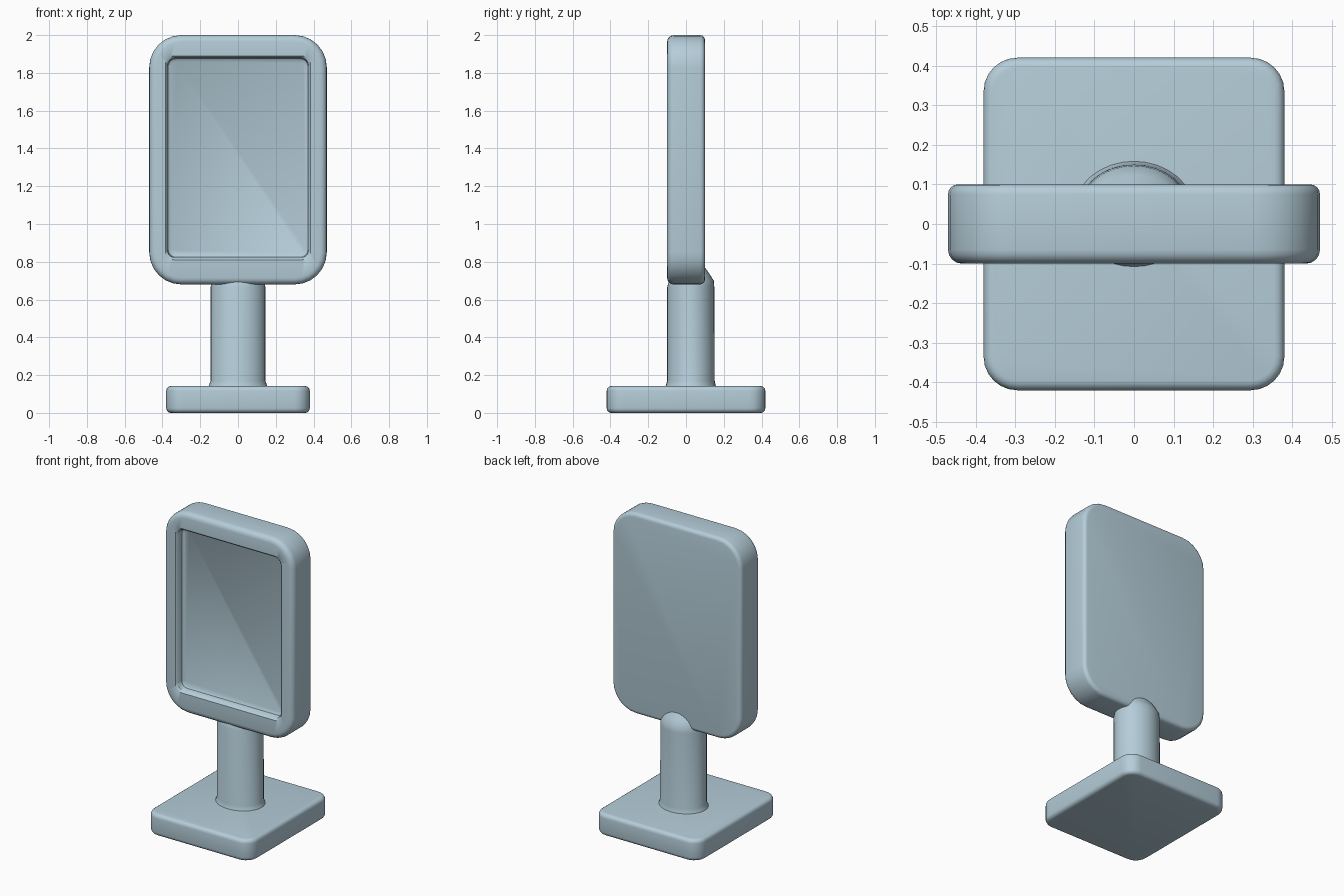
import bpy, bmesh, math
from mathutils import Matrix, Vector

default = bpy.data.objects.get("Cube")
if default:
    bpy.data.objects.remove(default, do_unlink=True)

# Single painted finish
paint = bpy.data.materials.new("pale blue grey")
paint.use_nodes = True
paint.diffuse_color = (0.46, 0.61, 0.69, 1)
shader = next(n for n in paint.node_tree.nodes if n.type == 'BSDF_PRINCIPLED')
shader.inputs["Base Color"].default_value = paint.diffuse_color
shader.inputs["Roughness"].default_value = 0.6


def rounded_rect(half_w, half_h, radius, z, steps=6):
    """Closed ring of points around a rectangle with round corners."""
    ring = []
    for corner, (sx, sy) in enumerate([(1, 1), (-1, 1), (-1, -1), (1, -1)]):
        for i in range(steps + 1):
            a = math.pi / 2 * (corner + i / steps)
            ring.append(Vector((sx * (half_w - radius) + radius * math.cos(a),
                                sy * (half_h - radius) + radius * math.sin(a), z)))
    return ring


def ellipse(rx, front, back, z, sides=32):
    """Ring spanning front to back along y."""
    mid, ry = (front + back) / 2, (back - front) / 2
    return [Vector((rx * math.cos(t), mid + ry * math.sin(t), z))
            for t in (math.tau * i / sides for i in range(sides))]


def loft(name, rings, matrix=Matrix(), angle=40):
    """Skin a stack of rings and cap both ends."""
    bm = bmesh.new()
    loops = [[bm.verts.new(matrix @ p) for p in ring] for ring in rings]
    count = len(loops[0])
    for low, high in zip(loops, loops[1:]):
        for i in range(count):
            j = (i + 1) % count
            bm.faces.new((low[i], low[j], high[j], high[i]))
    bm.faces.new(list(reversed(loops[0])))
    bm.faces.new(loops[-1])
    bmesh.ops.recalc_face_normals(bm, faces=bm.faces)
    mesh = bpy.data.meshes.new(name)
    bm.to_mesh(mesh)
    bm.free()
    mesh.materials.append(paint)
    obj = bpy.data.objects.new(name, mesh)
    bpy.context.collection.objects.link(obj)
    bpy.ops.object.select_all(action='DESELECT')
    obj.select_set(True)
    bpy.context.view_layer.objects.active = obj
    bpy.ops.object.shade_smooth_by_angle(angle=math.radians(angle))
    return obj


def rounded_edge(half_w, half_h, radius, z, bevel, top, steps=4):
    """Rings for a quarter-round rim; top chooses which way it turns."""
    rings = []
    for i in range(steps + 1):
        a = math.pi / 2 * i / steps
        inset = bevel * (1 - math.cos(a))
        rise = bevel * (math.sin(a) - 1)
        rings.append(rounded_rect(half_w - inset, half_h - inset, radius - inset,
                                  z + rise if top else z - rise))
    return rings if top else rings[::-1]


# Square foot with softened corners
loft("base", rounded_edge(0.38, 0.42, 0.085, 0, 0.025, False)
     + rounded_edge(0.38, 0.42, 0.085, 0.142, 0.025, True))

# Post, flared at the foot and sloping into the back of the panel
loft("stem", [
    ellipse(0.16, -0.112, 0.162, 0.13),
    ellipse(0.152, -0.105, 0.156, 0.15),
    ellipse(0.145, -0.1, 0.152, 0.17),
    ellipse(0.145, -0.1, 0.15, 0.665),
    ellipse(0.14, -0.09, 0.147, 0.7),
    ellipse(0.13, -0.07, 0.125, 0.735),
    ellipse(0.11, -0.05, 0.09, 0.785),
])

# Upright panel: rounded back and front rims, then a shallow recessed face
upright = Matrix.Translation((0, 0, 1.34)) @ Matrix.Rotation(math.pi / 2, 4, 'X')
recess = [rounded_rect(0.385, 0.54, 0.05, 0.1),
          rounded_rect(0.375, 0.53, 0.045, 0.09),
          rounded_rect(0.37, 0.525, 0.04, 0.055),
          rounded_rect(0.355, 0.51, 0.03, 0.045)]
for ring in recess:
    for p in ring:
        p.y += 0.01
loft("panel", rounded_edge(0.47, 0.66, 0.17, -0.1, 0.025, False)
     + rounded_edge(0.47, 0.66, 0.17, 0.1, 0.035, True) + recess, upright)
